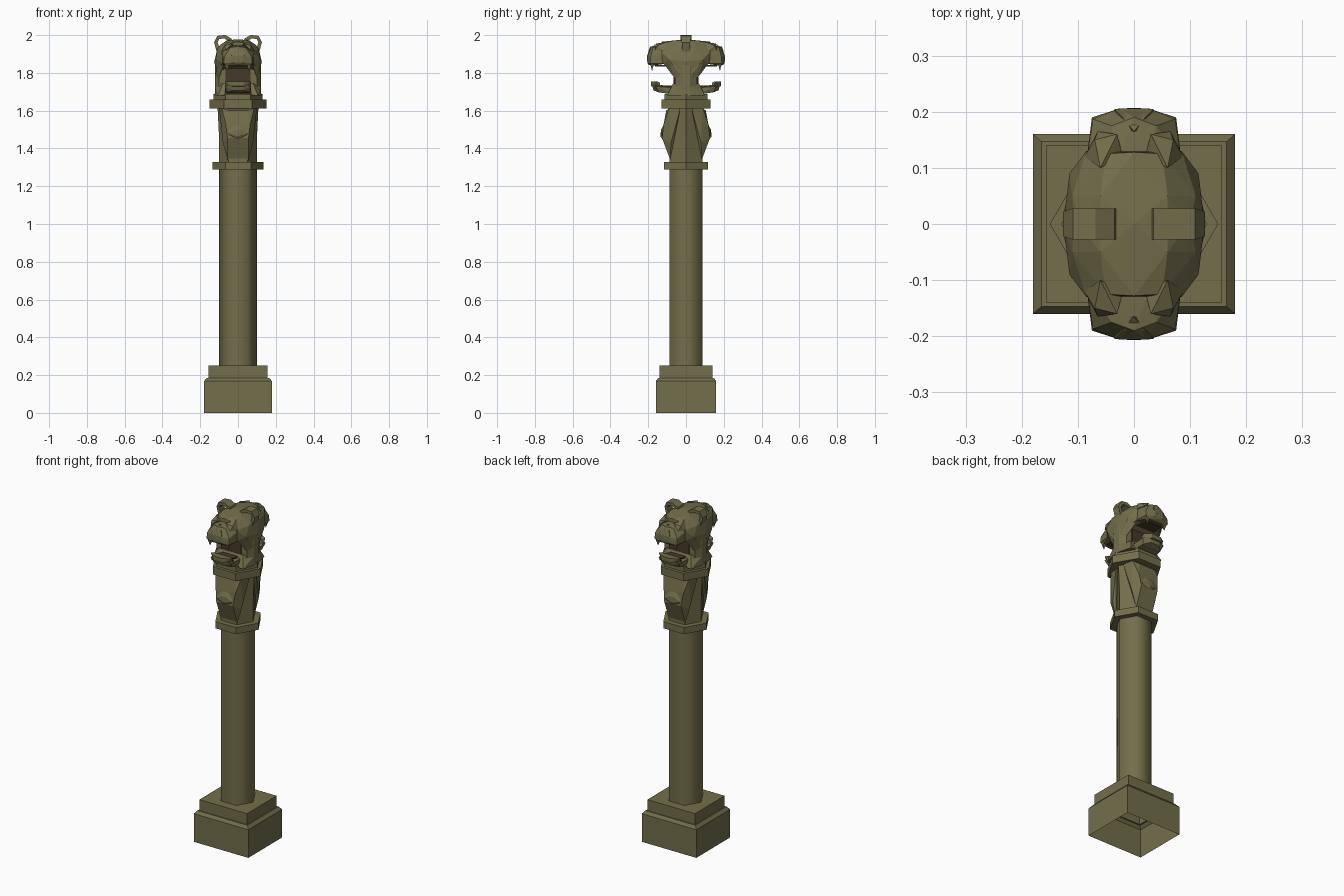
import bpy, bmesh, math
from mathutils import Vector

if "Cube" in bpy.data.objects:
    bpy.data.objects.remove(bpy.data.objects["Cube"])


def material(name, rgb):
    m = bpy.data.materials.new(name)
    m.diffuse_color = (*rgb, 1)
    m.use_nodes = True
    m.node_tree.nodes["Principled BSDF"].inputs["Base Color"].default_value = m.diffuse_color
    return m


STONE = material("olive stone", (0.17, 0.157, 0.07))
MOUTH = material("dark mouth brown", (0.06, 0.042, 0.025))


def finish(name, bm, mat=STONE):
    bmesh.ops.recalc_face_normals(bm, faces=bm.faces)
    me = bpy.data.meshes.new(name)
    bm.to_mesh(me)
    bm.free()
    me.materials.append(mat)
    ob = bpy.data.objects.new(name, me)
    bpy.context.collection.objects.link(ob)
    return ob


def loft(name, rings, bottom=True, mat=STONE):
    bm = bmesh.new()
    vs = [[bm.verts.new(p) for p in r] for r in rings]
    n = len(rings[0])
    for a, b in zip(vs, vs[1:]):
        for i in range(n):
            bm.faces.new((a[i], a[(i + 1) % n], b[(i + 1) % n], b[i]))
    bm.faces.new(vs[-1])
    if bottom:
        bm.faces.new(vs[0][::-1])
    return finish(name, bm, mat)


def rect(x, y, z):
    return [(-x, -y, z), (x, -y, z), (x, y, z), (-x, y, z)]


def hexagon(r, z):
    return [(r * math.cos(k * math.pi / 3), r * math.sin(k * math.pi / 3), z) for k in range(6)]


def hull(name, pts, mirror_x=True, mirror_y=False, mat=STONE):
    # faceted block wrapped around a few corner points
    pts = {tuple(p) for p in pts}
    if mirror_x:
        pts |= {(-x, y, z) for x, y, z in pts}
    if mirror_y:
        pts |= {(x, -y, z) for x, y, z in pts}
    bm = bmesh.new()
    for p in pts:
        bm.verts.new(p)
    res = bmesh.ops.convex_hull(bm, input=bm.verts)
    loose = [v for v in bm.verts if not v.link_faces]
    bmesh.ops.delete(bm, geom=loose, context='VERTS')
    return finish(name, bm, mat)


# Stepped plinth, open underneath
loft("plinth", [rect(.18, .16, 0), rect(.18, .16, .168), rect(.165, .147, .185),
                rect(.157, .14, .185), rect(.157, .14, .25)], bottom=False)

# Six-sided shaft with softened shading
shaft = loft("shaft", [hexagon(.1, .245), hexagon(.1, 1.3)])
for p in shaft.data.polygons:
    p.use_smooth = len(p.vertices) == 4
bm = bmesh.new()
bm.from_mesh(shaft.data)
for e in bm.edges:
    e.smooth = all(f.smooth for f in e.link_faces)
bm.to_mesh(shaft.data)
bm.free()

# Collars and neck
loft("lower_collar", [hexagon(.135, 1.288), hexagon(.135, 1.328)])
loft("neck", [hexagon(.1, 1.32), hexagon(.1, 1.45), hexagon(.108, 1.615)])
loft("upper_collar", [hexagon(.15, 1.612), hexagon(.15, 1.658)])
loft("top_collar", [hexagon(.13, 1.655), hexagon(.13, 1.687)])

# Middle of the head between the two mouths
hull("head_core", [(.124, .025, 1.68), (.105, .1, 1.68), (.12, .025, 1.73), (.08, .068, 1.745)],
     mirror_y=True)
hull("cheek_core", [(x, y, z) for z in (1.7, 1.86) for x, y in ((.122, .022), (.1, .058), (.07, .06))],
     mirror_y=True)
hull("skull", [(.115, .09, 1.87), (.126, 0, 1.86), (.085, .13, 1.915), (.11, .05, 1.925),
               (.05, .125, 1.955), (0, .128, 1.965), (.06, .05, 1.972), (0, 0, 1.978),
               (.098, 0, 1.945), (.115, .04, 1.81), (.08, .125, 1.85)], mirror_y=True)

# Two lion faces, front and back
for side, s in (("front", -1), ("back", 1)):
    def part(name, pts, mx=True, mat=STONE):
        return hull(side + "_" + name, [(x, s * y, z) for x, y, z in pts], mx, mat=mat)

    part("muzzle", [(.075, .19, 1.85), (.073, .187, 1.885), (.027, .205, 1.855), (.025, .206, 1.89),
                    (.04, .175, 1.935), (0, .19, 1.94), (.085, .1, 1.85), (.085, .11, 1.915),
                    (.03, .11, 1.945), (.06, .185, 1.837), (0, .2, 1.845)])
    part("nose", [(.035, .205, 1.895), (0, .207, 1.87), (.02, .19, 1.93), (0, .165, 1.95), (.03, .17, 1.885)])
    part("jaw", [(.07, .06, 1.685), (.07, .06, 1.722), (.06, .145, 1.697), (.07, .16, 1.728),
                 (.03, .18, 1.738), (.028, .172, 1.708)])
    part("lower_lip", [(.07, .135, 1.72), (.068, .16, 1.755), (.03, .186, 1.755), (.03, .186, 1.73),
                       (.06, .14, 1.752)])
    part("mouth_lining", [(x, y, z) for x in (.066,) for y in (.06, .066) for z in (1.722, 1.85)], mat=MOUTH)
    part("palate", [(x, y, z) for x, y in ((.066, .066), (.05, .165)) for z in (1.834, 1.842)], mat=MOUTH)
    part("tongue", [(.05, .066, 1.72), (.05, .066, 1.732), (.045, .135, 1.73), (.045, .135, 1.735)], mat=MOUTH)

    # Chest relief with a pointed beard
    part("chest", [(.1, .03, 1.61), (.085, .09, 1.612), (.05, .105, 1.6), (.085, .08, 1.53),
                   (.065, .118, 1.53), (.055, .127, 1.455), (.08, .08, 1.43), (.05, .1, 1.405),
                   (.055, .084, 1.34)])
    part("beard", [(.035, .108, 1.535), (.0, .1, 1.56), (.015, .132, 1.5), (0, .136, 1.465),
                   (.05, .128, 1.48), (.03, .11, 1.43)])

    for lr, m in (("right", 1), ("left", -1)):
        # Fangs, brows and cheek tufts
        part(lr + "_fang", [(m * (.058 + a), y, 1.848) for a in (-.012, .012) for y in (.17, .188)]
             + [(m * .058, .18, 1.808)], False)
        part(lr + "_brow", [(m * x, y, z) for x, y, z in
                            ((.02, .12, 1.94), (.03, .16, 1.955), (.07, .15, 1.945), (.088, .12, 1.915),
                             (.065, .165, 1.92), (.06, .1, 1.965))], False)
        part(lr + "_cheek", [(m * x, y, z) for x, y, z in
                             ((.11, .03, 1.9), (.112, .095, 1.87), (.075, .115, 1.845), (.12, .02, 1.78),
                              (.1, .062, 1.775), (.124, .02, 1.69), (.1, .09, 1.69), (.08, .068, 1.76))
                             if z > 1.77], False)

# Curled ears: bent strips
path = [(.035, 1.955), (.042, 1.976), (.07, 1.991), (.104, 1.988), (.117, 1.962), (.104, 1.915)]
for lr, m in (("right", 1), ("left", -1)):
    rings = []
    for i, (x, z) in enumerate(path):
        a, b = path[max(i - 1, 0)], path[min(i + 1, len(path) - 1)]
        t = Vector((b[0] - a[0], b[1] - a[1])).normalized() * .0095
        w = .028 if i < 4 else .022
        rings.append([(m * (x - k * t.y), y, z + k * t.x) for k, y in ((1, -w), (1, w), (-1, w), (-1, -w))])
    loft(lr + "_ear", rings)
